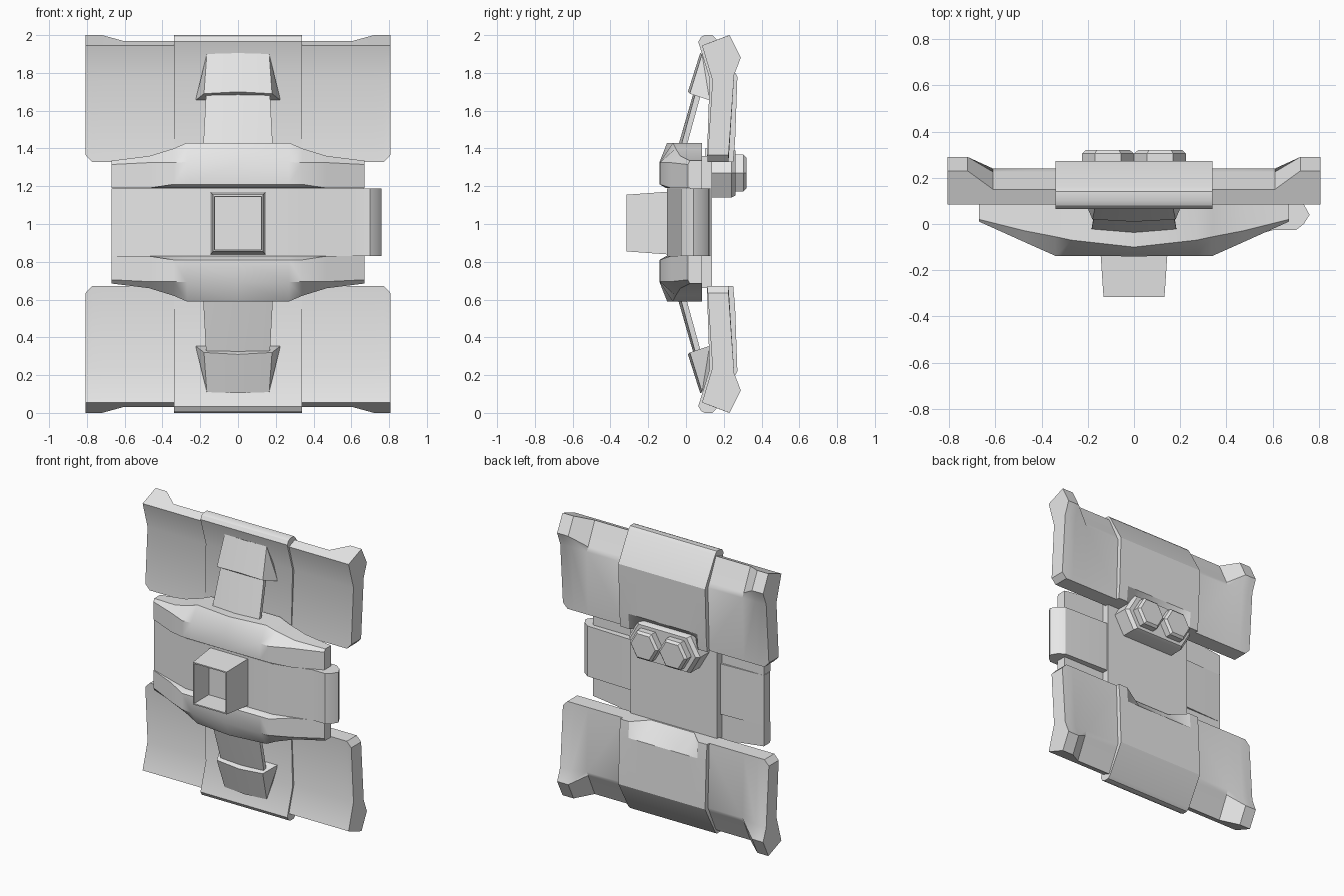
import bpy, bmesh, math

if "Cube" in bpy.data.objects:
    bpy.data.objects.remove(bpy.data.objects["Cube"])

grey = bpy.data.materials.new("plain_grey")
grey.use_nodes = True
grey.diffuse_color = (0.8, 0.8, 0.8, 1)
grey.node_tree.nodes["Principled BSDF"].inputs["Base Color"].default_value = (0.8, 0.8, 0.8, 1)


def finish(name, bm):
    bmesh.ops.remove_doubles(bm, verts=bm.verts[:], dist=0.0005)
    bmesh.ops.recalc_face_normals(bm, faces=bm.faces[:])
    me = bpy.data.meshes.new(name)
    bm.to_mesh(me)
    bm.free()
    me.materials.append(grey)
    me.shade_smooth()
    me.set_sharp_from_angle(angle=math.radians(30))
    ob = bpy.data.objects.new(name, me)
    bpy.context.collection.objects.link(ob)
    return ob


def loft(name, rings):
    """Skin matching closed rings of points and cap both ends."""
    bm = bmesh.new()
    vs = [[bm.verts.new(p) for p in ring] for ring in rings]
    n = len(vs[0])
    for a, b in zip(vs, vs[1:]):
        for i in range(n):
            j = (i + 1) % n
            bm.faces.new((a[i], a[j], b[j], b[i]))
    bm.faces.new(vs[0])
    bm.faces.new(vs[-1][::-1])
    return finish(name, bm)


def hull_mesh(points):
    bm = bmesh.new()
    for p in points:
        bm.verts.new(p)
    res = bmesh.ops.convex_hull(bm, input=bm.verts[:])
    junk = {v for v in res["geom_interior"] if isinstance(v, bmesh.types.BMVert)}
    bmesh.ops.delete(bm, geom=list(junk), context='VERTS')
    bmesh.ops.dissolve_limit(bm, angle_limit=0.01, verts=bm.verts[:], edges=bm.edges[:])
    return bm


def hull(name, points):
    return finish(name, hull_mesh(points))


def both_sides(points):
    return [(s * x, y, z) for x, y, z in points for s in (1, -1)]


def box(name, x0, x1, y0, y1, z0, z1):
    return hull(name, [(x, y, z) for x in (x0, x1) for y in (y0, y1) for z in (z0, z1)])


def flip(points, centre, down):
    return [(x, y, 2 * centre - z) for x, y, z in points] if down else points


# Profiles as (y, z), drawn for the upper half
WING = [(.085, 1.945), (.14, 1.76), (.115, 1.328), (.225, 1.328), (.24, 1.78), (.225, 1.81), (.15, 1.97)]
EAR = [(.085, 1.945), (.14, 1.76), (.115, 1.328), (.225, 1.328), (.255, 1.79), (.29, 1.88), (.23, 2.0)]
EAR_END = [(y, max(z, 1.365)) for y, z in EAR]
PLATE = [(.065, 1.965), (.08, 1.99), (.10, 2.0), (.14, 2.0), (.16, 1.98), (.272, 1.78), (.26, 1.44)]
PLATE_FRONT = [(.11, 1.328), (.125, 1.77)]

for down, tag in ((False, "upper"), (True, "lower")):
    # Wings with raised outer corners
    for s, side in ((1, "left"), (-1, "right")):
        stations = [(.32, WING), (.61, WING), (.72, EAR), (.772, EAR), (.807, EAR_END)]
        loft(f"{tag}_{side}_wing",
             [flip([(s * x, y, z) for y, z in prof], 1.0, down) for x, prof in stations])

    # Middle plate with a sloped notch on the back
    rings = []
    for x, y_low in ((-.34, .25), (-.27, .25), (-.17, .15), (.17, .15), (.27, .25), (.34, .25)):
        prof = PLATE + [(y_low, 1.328)] + PLATE_FRONT
        rings.append(flip([(x, y, z) for y, z in prof], 1.0, down))
    loft(f"{tag}_middle_plate", rings)

    # Slanted tongue and its flared cap
    tongue = [(0, -.045, 1.40), (.185, -.03, 1.40), (.18, .0, 1.40),
              (0, .07, 1.80), (.163, .08, 1.80), (.163, .11, 1.80)]
    hull(f"{tag}_tongue", flip(both_sides(tongue), 1.005, down))
    cap = [(0, .01, 1.70), (.18, .02, 1.69), (.225, .125, 1.655),
           (0, .075, 1.905), (.165, .085, 1.90), (.18, .135, 1.80)]
    hull(f"{tag}_tongue_cap", flip(both_sides(cap), 1.005, down))

    # Faceted body band: x, front y, mid z, top-edge y, top z
    half = [(.67, .01, 1.315, .02, 1.335), (.47, -.08, 1.325, -.03, 1.36),
            (.34, -.138, 1.325, -.055, 1.40), (.27, -.138, 1.328, -.07, 1.43)]
    spans = [(-x, *r) for x, *r in half] + [(0, -.14, 1.328, -.10, 1.43)] + half[::-1]
    rings = []
    for x, yf, zm, yt, zt in spans:
        prof = [(.085, 1.19), (yf + .035, 1.19), (yf, 1.19 + .02 * (abs(x) < .4)),
                (yf, zm), (yt, zt), (.085, zt)]
        rings.append(flip([(x, y, z) for y, z in prof], 1.01, down))
    loft(f"{tag}_body_band", rings)

# Body core and back panel
box("body_core", -.665, .665, .02, .085, .69, 1.32)
box("back_panel", -.34, .34, .02, .138, .66, 1.36)

# Strap across the front, wrapping round the left end
plan = [(-.67, .085), (-.67, .015), (-.34, -.10), (.34, -.10), (.60, -.027), (.70, -.027),
        (.735, .0), (.76, .04), (.735, .085), (.69, .118), (.34, .13)]
loft("strap", [[(x, y, z) for x, y in plan] for z in (.83, 1.187)])

# Hollow front block
bm = hull_mesh(both_sides([(.148, -.08, .838), (.148, -.08, 1.172),
                           (.132, -.315, .855), (.132, -.315, 1.155)]))
bmesh.ops.recalc_face_normals(bm, faces=bm.faces[:])
front = [f for f in bm.faces if f.normal.y < -.9]
bmesh.ops.inset_region(bm, faces=front, thickness=.012, depth=0)
bmesh.ops.inset_region(bm, faces=front, thickness=.004, depth=-.16)
finish("front_block", bm)

# Rear housing with two hexagonal bolts
house = [(.28, 1.27), (.205, 1.40), (-.205, 1.40), (-.28, 1.27), (-.205, 1.14), (.205, 1.14)]
loft("rear_housing", [[(x * k, y, 1.27 + (z - 1.27) * k) for x, z in house]
                      for y, k in ((.10, 1), (.24, 1), (.262, .92))])
for s, side in ((1, "left"), (-1, "right")):
    loft(f"{side}_hex_bolt",
         [[(s * .113 + r * math.cos(i * math.pi / 3), y, 1.27 + r * math.sin(i * math.pi / 3))
           for i in range(6)] for y, r in ((.25, .112), (.305, .112), (.32, .095))])
